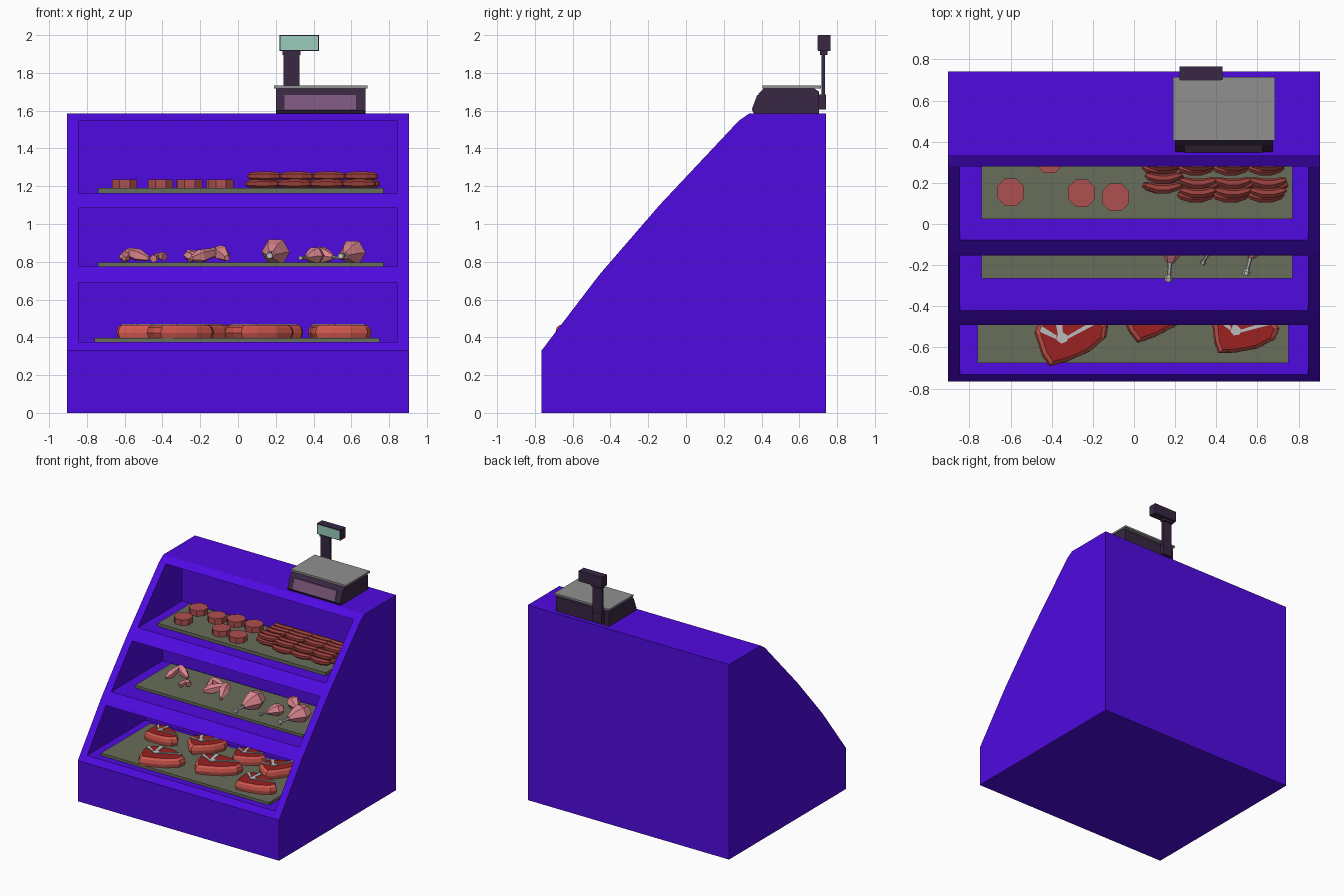
import bpy, bmesh, math
from mathutils import Vector, Matrix

if "Cube" in bpy.data.objects:
    bpy.data.objects.remove(bpy.data.objects["Cube"])


def material(name, r, g, b):
    m = bpy.data.materials.new(name)
    m.diffuse_color = (r, g, b, 1)
    m.use_nodes = True
    m.node_tree.nodes["Principled BSDF"].inputs["Base Color"].default_value = m.diffuse_color
    return m


VIOLET = material("violet_paint", .08, .003, .75)
TRAY = material("tray_olive", .14, .155, .10)
FAT = material("steak_fat", .66, .10, .08)
MEAT = material("steak_red", .32, .016, .015)
BONE = material("bone", .5, .5, .5)
CHICKEN = material("chicken_pink", .72, .24, .28)
SAUSAGE = material("sausage_red", .32, .05, .045)
PATTY = material("patty_red", .43, .08, .08)
DARK = material("scale_dark", .04, .02, .055)
PANEL = material("scale_panel", .19, .09, .19)
MINT = material("screen_mint", .33, .61, .51)
STEEL = material("plate_steel", .28, .28, .28)


def finish(name, bm, mats):
    bmesh.ops.recalc_face_normals(bm, faces=bm.faces)
    me = bpy.data.meshes.new(name)
    bm.to_mesh(me)
    bm.free()
    for m in mats:
        me.materials.append(m)
    ob = bpy.data.objects.new(name, me)
    bpy.context.collection.objects.link(ob)
    return ob


def add_box(bm, x, y, z):
    size = (x[1] - x[0], y[1] - y[0], z[1] - z[0])
    mid = ((x[0] + x[1]) / 2, (y[0] + y[1]) / 2, (z[0] + z[1]) / 2)
    bmesh.ops.create_cube(bm, size=1, matrix=Matrix.Translation(mid) @ Matrix.Diagonal((*size, 1)))


def box(name, x, y, z, mat):
    bm = bmesh.new()
    add_box(bm, x, y, z)
    return finish(name, bm, [mat])


def extrude_x(name, profile, x0, x1, mat):
    """Prism with a y-z profile, running along x."""
    bm = bmesh.new()
    face = bm.faces.new([bm.verts.new((x0, y, z)) for y, z in profile])
    new = bmesh.ops.extrude_face_region(bm, geom=[face])["geom"]
    bmesh.ops.translate(bm, vec=(x1 - x0, 0, 0), verts=[v for v in new if isinstance(v, bmesh.types.BMVert)])
    return finish(name, bm, [mat])


def stack(bm, rings):
    """Skin a list of vertex rings and cap both ends."""
    n = len(rings[0])
    for a, b in zip(rings, rings[1:]):
        for i in range(n):
            bm.faces.new((a[i], a[(i + 1) % n], b[(i + 1) % n], b[i]))
    bm.faces.new(rings[0])
    return bm.faces.new(rings[-1])


def tube(name, path, sides, mat, matrix=Matrix()):
    """Faceted limb: path holds (x, y, z, radius)."""
    bm = bmesh.new()
    pts = [Vector(p[:3]) for p in path]
    rings = []
    for i, p in enumerate(pts):
        d = pts[min(i + 1, len(pts) - 1)] - pts[max(i - 1, 0)]
        q = d.to_track_quat('Z', 'Y')
        rings.append([bm.verts.new(p + q @ Vector((math.cos(t), math.sin(t), 0)) * path[i][3])
                      for t in (2 * math.pi * k / sides for k in range(sides))])
    stack(bm, rings)
    bm.transform(matrix)
    return finish(name, bm, [mat])


def place(x, y, z, turn=0, s=1):
    return Matrix.Translation((x, y, z)) @ Matrix.Rotation(math.radians(turn), 4, 'Z') @ Matrix.Scale(s, 4)


# Cabinet with three recessed shelves
cabinet = extrude_x("cabinet", [(-.765, 0), (-.765, .33), (-.46, .73), (-.14, 1.10), (.28, 1.547),
                                (.335, 1.585), (.74, 1.585), (.74, 0)], -.905, .905, VIOLET)
bm = bmesh.new()
for back, z0, z1 in ((.02, .375, .69), (.24, .775, 1.085), (.49, 1.165, 1.546)):
    add_box(bm, (-.845, .845), (-1, back), (z0, z1))
cutter = finish("shelf_cutter", bm, [VIOLET])
cutter.hide_render = True
cut = cabinet.modifiers.new("shelves", 'BOOLEAN')
cut.object, cut.operation, cut.solver = cutter, 'DIFFERENCE', 'EXACT'
bpy.context.view_layer.objects.active = cabinet
bpy.ops.object.modifier_apply(modifier=cut.name)
bpy.data.objects.remove(cutter)

# Trays
box("bottom_tray", (-.76, .75), (-.675, -.04), (.375, .396), TRAY)
box("middle_tray", (-.74, .77), (-.265, .2), (.775, .796), TRAY)
box("top_tray", (-.74, .77), (.025, .44), (1.165, 1.19), TRAY)

# Steaks: fat rim, red top, forked bone
OUTLINE = [(-.5, .12), (-.44, -.2), (-.36, -.36), (-.12, -.33), (.2, -.24), (.45, -.08),
           (.5, .08), (.36, .22), (.1, .33), (-.2, .36), (-.4, .3)]
BONES = [[(-.22, -.02), (-.16, -.08), (-.08, -.06), (-.05, .01), (-.11, .06), (-.19, .05)],
         [(-.19, .04), (-.12, .05), (-.1, .3), (-.2, .3)],
         [(-.07, -.03), (-.05, .02), (.34, .18), (.38, .13)],
         [(-.21, .04), (-.22, -.01), (-.43, .12), (-.4, .2)]]


def steak(name, x, y, turn, s):
    bm = bmesh.new()
    h = .07 / s
    rings = [[bm.verts.new((px * k, py * k, z)) for px, py in OUTLINE]
             for k, z in ((.94, 0), (1, h * .4), (.95, h * .8), (.84, h))]
    top = stack(bm, rings)
    top.material_index = 1
    for poly in BONES:
        lo, hi = [[bm.verts.new((px, py, z)) for px, py in poly] for z in (h * .9, h * 1.08)]
        before = set(bm.faces)
        stack(bm, [lo, hi])
        for f in set(bm.faces) - before:
            f.material_index = 2
    bm.transform(place(x, y, .396, turn, s))
    finish(name, bm, [FAT, MEAT, BONE])


for i, (x, y, turn, s) in enumerate([(-.3, -.545, 8, .36), (.12, -.42, 12, .37), (.54, -.52, -5, .33),
                                     (-.51, -.23, -15, .28), (-.16, -.17, 30, .3),
                                     (.22, -.17, 10, .26), (.52, -.21, 40, .3)]):
    steak(f"steak_{i + 1}", x, y, turn, s)

# Drumsticks with a knobbed bone pointing forward
LEG = [(0, .15, 0, .02), (.01, .12, .005, .062), (.015, .06, .005, .08), (.005, 0, 0, .055), (0, -.06, -.01, .022)]
SHANK = [(0, -.04, -.01, .012), (0, -.125, -.015, .011), (0, -.14, -.015, .022), (0, -.16, -.015, .018)]
for i, (x, y, turn, s) in enumerate([(.18, -.13, -5, .95), (.38, -.11, -30, .62),
                                     (.58, -.11, -15, .9), (.47, .06, 60, .65)]):
    m = place(x, y, .796 + .065 * s * .82, turn, s)
    tube(f"drumstick_meat_{i + 1}", LEG, 6, CHICKEN, m)
    tube(f"drumstick_bone_{i + 1}", SHANK, 6, BONE, m)

# Chicken wings, folded in two joints, and a small cut
WING = [(-.1, -.07, .02, .014), (-.06, -.02, .03, .04), (0, .05, .05, .028), (.03, .06, .06, .035),
        (.06, 0, .045, .044), (.1, -.07, .02, .018)]
for i, (x, y, turn, s) in enumerate([(-.57, .03, 35, .8), (-.14, -.05, -10, .95), (-.24, .02, 60, .7)]):
    tube(f"chicken_wing_{i + 1}", WING, 5, CHICKEN, place(x, y, .80, turn, s))
tube("chicken_cut", WING[1:5], 5, CHICKEN, place(-.42, -.09, .80, 20, .55))

# Round patties
for i, (x, y) in enumerate([(-.6, .155), (-.6, .35), (-.41, .315), (-.255, .15), (-.26, .35), (-.09, .13), (-.1, .35)]):
    tube(f"patty_{i + 1}", [(0, 0, 0, .072), (0, 0, .045, .072)], 8, PATTY, place(x, y, 1.19, 22.5))

# Sausages: curved links in two layers
LINK = [(-.088, .016, 0, .01), (-.07, .008, 0, .021), (-.025, -.004, 0, .025), (.025, -.004, 0, .025),
        (.07, .008, 0, .021), (.088, .016, 0, .01)]
for layer in range(2):
    for col in range(4):
        for row, y in enumerate((.13, .178, .262, .31, .358)):
            shift = .02 * (row % 2) if layer == 0 else 0
            dy = .045 if col == 0 and row < 2 else .022 * layer
            tube(f"sausage_{layer}_{col}_{row}", LINK, 7, SAUSAGE,
                 place(.13 + col * .17 + shift + .012 * layer, y + dy, 1.213 + layer * .04))

# Weighing scale on the counter
extrude_x("scale_body", [(.35, 1.6), (.36, 1.585), (.705, 1.585), (.705, 1.7), (.68, 1.717),
                         (.41, 1.717), (.385, 1.69)], .2, .675, DARK)
extrude_x("scale_front_panel", [(.348, 1.607), (.377, 1.684), (.39, 1.684), (.36, 1.607)], .245, .625, PANEL)
box("scale_plate", (.19, .685), (.405, .715), (1.717, 1.732), STEEL)
box("display_bracket", (.24, .325), (.70, .74), (1.605, 1.685), DARK)
box("display_pole", (.24, .325), (.717, .737), (1.605, 1.9), DARK)
box("display_collar", (.235, .33), (.71, .75), (1.895, 1.918), DARK)
box("display_head", (.22, .43), (.70, .765), (1.915, 2.0), DARK)
box("display_screen", (.226, .424), (.697, .705), (1.921, 1.994), MINT)
